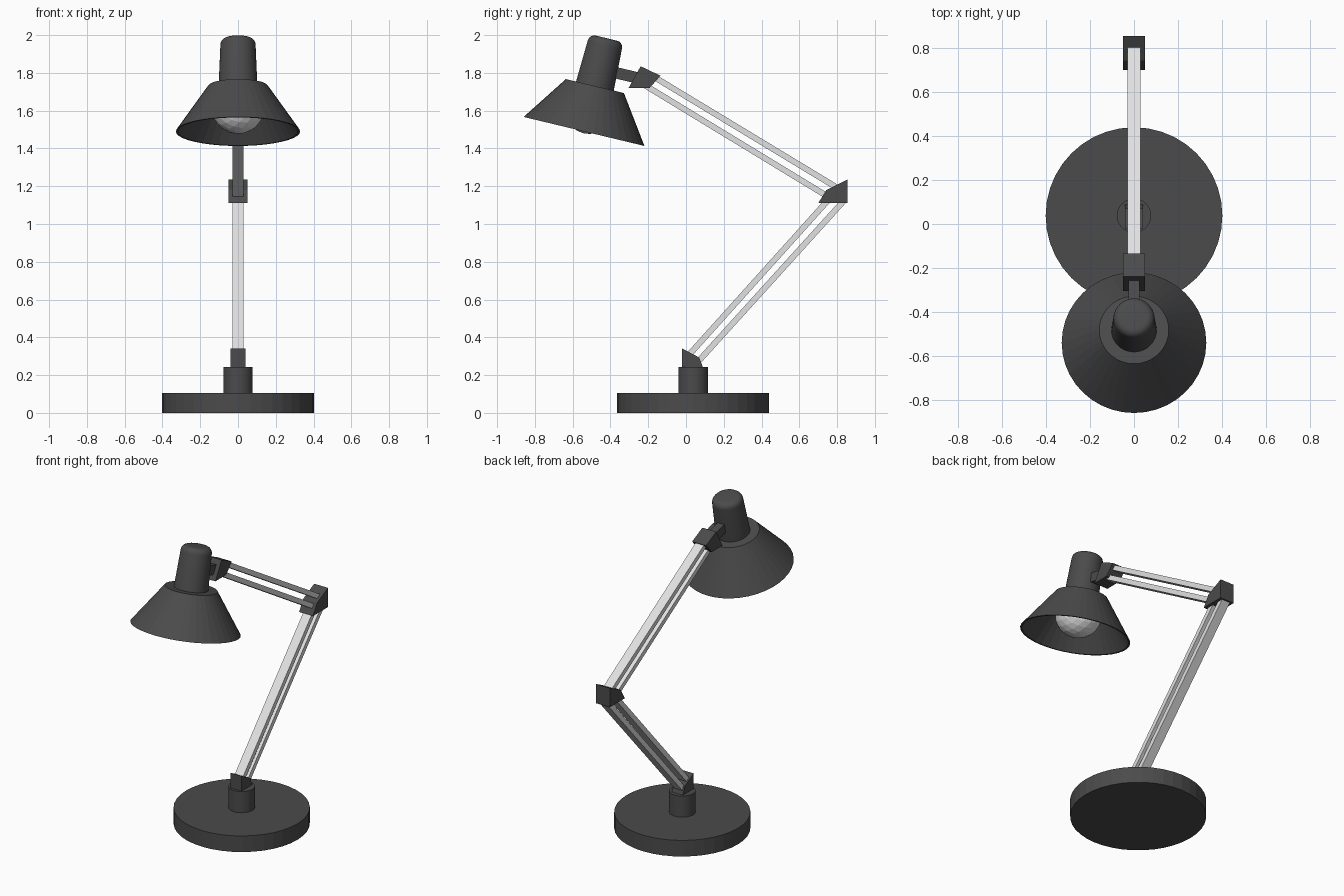
import bpy, bmesh, math
from mathutils import Vector, Matrix

cube = bpy.data.objects.get("Cube")
if cube:
    bpy.data.objects.remove(cube, do_unlink=True)


def material(name, value):
    m = bpy.data.materials.new(name)
    m.use_nodes = True
    colour = (value, value, value, 1)
    m.diffuse_color = colour
    m.node_tree.nodes["Principled BSDF"].inputs["Base Color"].default_value = colour
    return m


dark = material("dark grey", 0.07)
light = material("light grey", 0.75)


def finish(name, bm, mat, matrix=Matrix()):
    bmesh.ops.recalc_face_normals(bm, faces=bm.faces)
    mesh = bpy.data.meshes.new(name)
    bm.to_mesh(mesh)
    bm.free()
    mesh.materials.append(mat)
    obj = bpy.data.objects.new(name, mesh)
    obj.matrix_world = matrix
    bpy.context.collection.objects.link(obj)
    return obj


def lathe(name, profile, mat, matrix, closed=False, smooth=False, sides=40):
    """Spin (radius, height) points around the local z axis."""
    bm = bmesh.new()
    verts = [bm.verts.new((r, 0, h)) for r, h in profile]
    pairs = list(zip(verts, verts[1:]))
    if closed:
        pairs.append((verts[-1], verts[0]))
    edges = [bm.edges.new(p) for p in pairs]
    bmesh.ops.spin(bm, geom=verts + edges, cent=(0, 0, 0), axis=(0, 0, 1),
                   angle=math.tau, steps=sides)
    bmesh.ops.remove_doubles(bm, verts=bm.verts, dist=0.0005)
    obj = finish(name, bm, mat, matrix)
    if smooth:
        bpy.ops.object.select_all(action='DESELECT')
        obj.select_set(True)
        bpy.context.view_layer.objects.active = obj
        bpy.ops.object.shade_smooth_by_angle(angle=math.radians(35))
    return obj


def plate(name, outline, half_width, mat):
    """Extrude a side outline of (y, z) points across x."""
    bm = bmesh.new()
    face = bm.faces.new([bm.verts.new((-half_width, y, z)) for y, z in outline])
    grown = bmesh.ops.extrude_face_region(bm, geom=[face])
    moved = [v for v in grown["geom"] if isinstance(v, bmesh.types.BMVert)]
    bmesh.ops.translate(bm, verts=moved, vec=(2 * half_width, 0, 0))
    return finish(name, bm, mat)


def bar(name, start, end, thickness, half_width, mat):
    a, b = Vector(start), Vector(end)
    d = (b - a).normalized()
    n = Vector((-d.y, d.x)) * thickness / 2
    return plate(name, [a + n, b + n, b - n, a - n], half_width, mat)


# Round base and post
foot = Matrix.Translation((0, 0.038, 0))
lathe("base", [(0, 0), (0.402, 0), (0.402, 0.105), (0, 0.105)], dark, foot)
lathe("post", [(0, 0.1), (0.078, 0.1), (0.078, 0.243), (0, 0.243)], dark, foot, smooth=True)

# Joint brackets
plate("base_bracket", [(-0.022, 0.235), (0.092, 0.235), (0.07, 0.293), (-0.022, 0.342)], 0.04, dark)
plate("elbow_bracket", [(0.70, 1.11), (0.855, 1.11), (0.855, 1.235), (0.743, 1.18)], 0.05, dark)
plate("head_bracket", [(-0.304, 1.72), (-0.193, 1.72), (-0.135, 1.785), (-0.24, 1.835)], 0.05, dark)

# Paired arm rods
rods = {
    "lower_arm_front": ((0.012, 0.303), (0.765, 1.14)),
    "lower_arm_back": ((0.06, 0.267), (0.835, 1.122)),
    "upper_arm_top": ((-0.18, 1.785), (0.82, 1.18)),
    "upper_arm_bottom": ((-0.23, 1.742), (0.76, 1.14)),
}
for name, (start, end) in rods.items():
    bar(name, start, end, 0.031, 0.03, light)

# Tilted lamp head, built around its own axis from the rim centre
head = Matrix.Translation((0, -0.54, 1.49)) @ Matrix.Rotation(math.radians(-13.5), 4, 'X')
lathe("shade", [(0, 0.247), (0.158, 0.247), (0.329, 0), (0.318, 0), (0.15, 0.237), (0, 0.237)],
      dark, head)
cap = [(0.093 - 0.035 + 0.035 * math.cos(t), 0.473 + 0.035 * math.sin(t))
       for t in [math.radians(a) for a in range(0, 91, 18)]]
lathe("lamp_housing", [(0, 0.24), (0.103, 0.24)] + cap + [(0, 0.508)], dark, head, smooth=True)
bar("head_link", (-0.42, 1.812), (-0.25, 1.772), 0.06, 0.024, dark)

# Faceted bulb
bm = bmesh.new()
bmesh.ops.create_icosphere(bm, subdivisions=3, radius=0.14)
finish("bulb", bm, light, head @ Matrix.Translation((0, 0, 0.13)))
